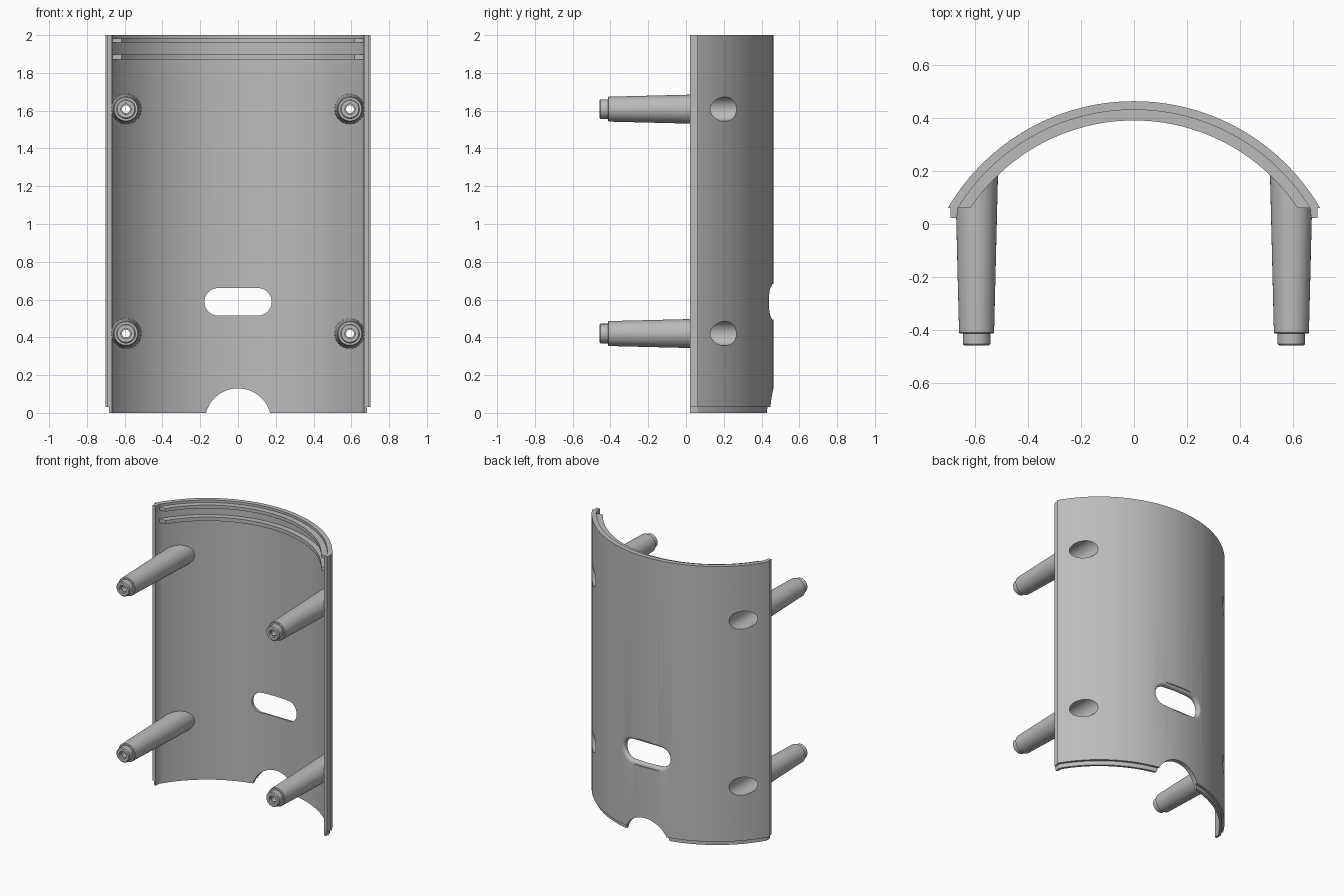
import bpy, bmesh
from math import sin, cos, pi, asin, sqrt

cube = bpy.data.objects.get("Cube")
if cube:
    bpy.data.objects.remove(cube)

CY = -0.35                              # arc centre in y
R_OUT, R_LIP, R_IN, R_RIB = 0.8125, 0.797, 0.78, 0.74
EDGE_Y = 0.06                           # where the curved wall stops

grey = bpy.data.materials.new("plain grey")
grey.use_nodes = True
colour = (0.5, 0.5, 0.5, 1)
grey.diffuse_color = colour
grey.node_tree.nodes["Principled BSDF"].inputs["Base Color"].default_value = colour


def loft(name, rings):
    """Skin matching closed rings and cap both ends."""
    bm = bmesh.new()
    loops = [[bm.verts.new(p) for p in ring] for ring in rings]
    n = len(rings[0])
    for a, b in zip(loops, loops[1:]):
        for i in range(n):
            j = (i + 1) % n
            bm.faces.new((a[i], a[j], b[j], b[i]))
    bm.faces.new(loops[0][::-1])
    bm.faces.new(loops[-1])
    bmesh.ops.recalc_face_normals(bm, faces=bm.faces[:])
    mesh = bpy.data.meshes.new(name)
    bm.to_mesh(mesh)
    bm.free()
    mesh.materials.append(grey)
    obj = bpy.data.objects.new(name, mesh)
    bpy.context.collection.objects.link(obj)
    return obj


def arc(r, steps=72):
    """Arc points from the left edge over the back to the right edge."""
    a0 = asin((EDGE_Y - CY) / r)
    angles = [a0 + (pi - 2 * a0) * i / steps for i in range(steps + 1)]
    return [(r * cos(a), CY + r * sin(a)) for a in angles]


def turned(name, x, z, profile, steps=40):
    """Round part along y from (y, radius) pairs."""
    turns = [2 * pi * i / steps for i in range(steps)]
    return loft(name, [[(x + r * cos(a), y, z + r * sin(a)) for a in turns]
                       for y, r in profile])


def at_height(points, z):
    return [(x, y, z) for x, y in points]


def boolean(obj, cutter, operation="DIFFERENCE"):
    mod = obj.modifiers.new("cut", "BOOLEAN")
    mod.operation, mod.object, mod.solver = operation, cutter, "EXACT"


def wall_section(r, tongue_x):
    """Curved wall with a thin tongue along each side edge."""
    tip = 0.022
    right = [(-tongue_x, EDGE_Y), (-tongue_x, tip), (-0.667, tip)]
    left = [(-x, y) for x, y in reversed(right)]
    return arc(r) + right + arc(R_IN)[::-1] + left


# Curved shell with a stepped lip at the bottom
full, lip = wall_section(R_OUT, 0.691), wall_section(R_LIP, 0.682)
shell = loft("curved_shell", [at_height(lip, 0), at_height(lip, 0.03),
                              at_height(full, 0.03), at_height(full, 2)])
parts, cutters = [shell], []

# Two inner ribs near the top
for name, low, high in (("lower_rib", 1.87, 1.897), ("upper_rib", 1.96, 1.983)):
    section = arc(R_RIB) + arc(R_IN + 0.005)[::-1]
    parts.append(loft(name, [at_height(section, low), at_height(section, high)]))


# Rounded slot whose rim flares towards the outside
def slot_ring(r, grow):
    radius, half = 0.073 + grow, 0.105
    ring = []
    for i in range(40):
        a = -pi / 2 + 2 * pi * i / 39.999
        side = half if i < 20 else -half
        x = side + radius * cos(a)
        ring.append((x, CY + sqrt(r * r - x * x), 0.588 + radius * sin(a)))
    return ring


flare = 0.022
rings = [slot_ring(0.7, 0)]
for i in range(7):
    a = pi / 2 * i / 6
    rings.append(slot_ring(R_OUT - flare * (1 - sin(a)), flare * (1 - cos(a))))
rings.append(slot_ring(0.9, flare))
slot = loft("slot_cutter", rings)

# Arched notch in the bottom edge
notch = turned("notch_cutter", 0, -0.046, [(0.2, 0.176), (0.6, 0.176)], 72)
cutters += [slot, notch]
boolean(shell, slot)
boolean(shell, notch)

# Solid used to trim the posts inside the wall
turns = [2 * pi * i / 144 for i in range(144)]
disc = [(0.792 * cos(a), CY + 0.792 * sin(a)) for a in turns]
trim = loft("post_trim", [at_height(disc, -0.1), at_height(disc, 2.1)])
cutters.append(trim)

# Four tapered screw posts with stepped tips and deep bores
for side, x in (("left", 0.593), ("right", -0.593)):
    for level, z in (("upper", 1.608), ("lower", 0.42)):
        post = turned(f"{level}_{side}_post", x, z,
                      [(-0.458, 0.046), (-0.452, 0.052), (-0.413, 0.052),
                       (-0.413, 0.062), (-0.409, 0.066), (0.4, 0.086)])
        bore = turned(f"{level}_{side}_bore", x, z,
                      [(-0.6, 0.027), (-0.44, 0.027), (-0.44, 0.021),
                       (-0.37, 0.021), (-0.37, 0.056), (0.6, 0.07)])
        boolean(post, trim, "INTERSECT")
        boolean(post, bore)
        boolean(shell, bore)
        parts.append(post)
        cutters.append(bore)

# Bake the cuts, drop the helpers and shade smoothly
bpy.context.view_layer.update()
graph = bpy.context.evaluated_depsgraph_get()
baked = [bpy.data.meshes.new_from_object(p.evaluated_get(graph)) for p in parts]
for part, mesh in zip(parts, baked):
    part.modifiers.clear()
    part.data = mesh
for cutter in cutters:
    bpy.data.objects.remove(cutter)
bpy.ops.object.select_all(action="DESELECT")
for part in parts:
    part.select_set(True)
bpy.context.view_layer.objects.active = shell
bpy.ops.object.shade_smooth_by_angle(angle=pi / 6)
